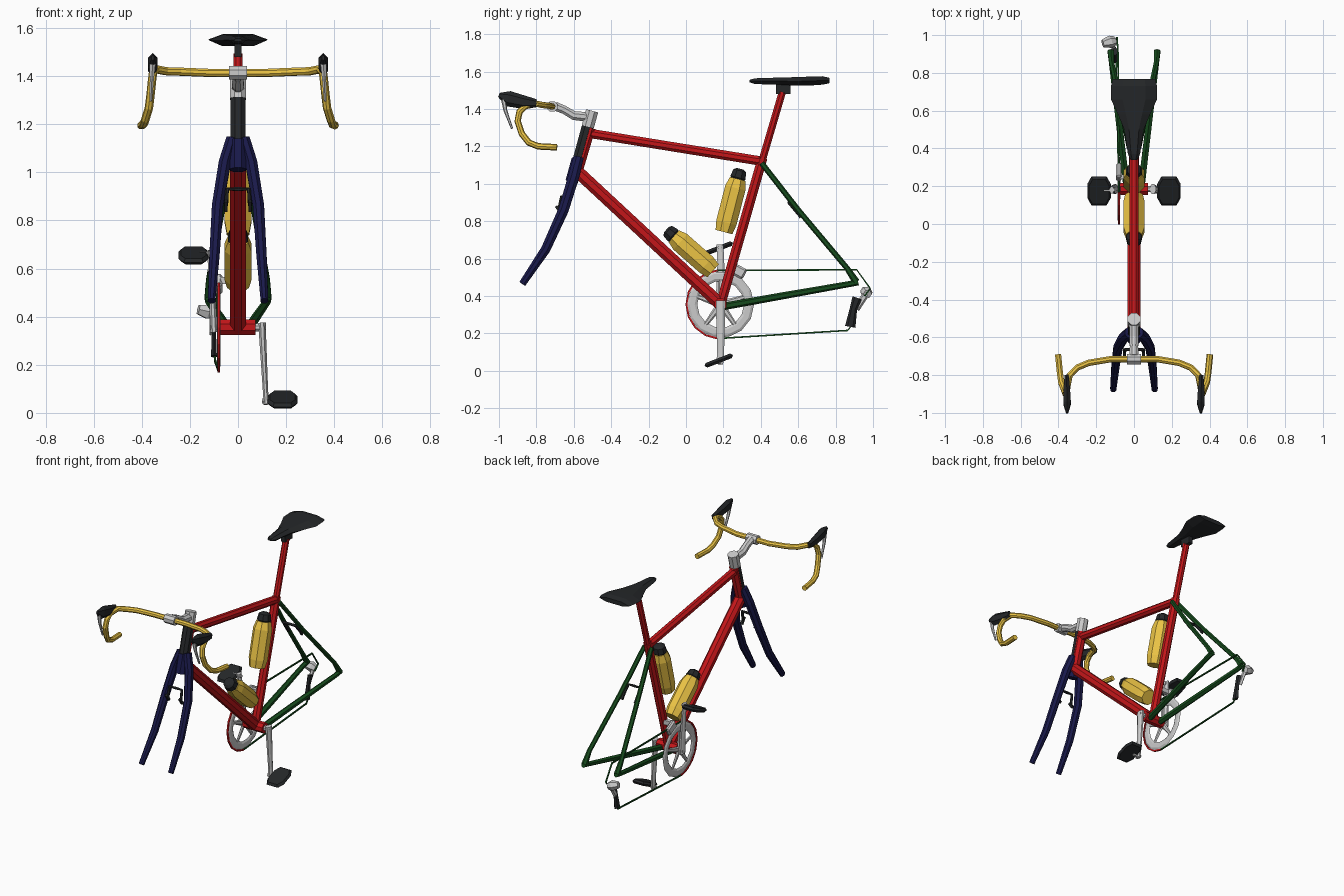
import bpy, bmesh, math
from mathutils import Vector, Matrix

COLORS = {"red": (0.55, 0.008, 0.01), "green": (0.008, 0.07, 0.012), "navy": (0.01, 0.01, 0.07),
          "black": (0.018, 0.02, 0.022), "yellow": (0.83, 0.55, 0.06)}
MATS = {}
for cname, c in COLORS.items():
    MATS[cname] = bpy.data.materials.new(cname)
    MATS[cname].diffuse_color = (*c, 1)


def finish(name, bm, color=None):
    bmesh.ops.recalc_face_normals(bm, faces=bm.faces)
    me = bpy.data.meshes.new(name)
    bm.to_mesh(me)
    bm.free()
    ob = bpy.data.objects.new(name, me)
    bpy.context.collection.objects.link(ob)
    if color:
        me.materials.append(MATS[color])
    return ob


def loft(name, rings, color=None, closed=False):
    """Skin a list of equal-length point rings, capped unless closed."""
    bm = bmesh.new()
    vr = [[bm.verts.new(p) for p in r] for r in rings]
    n = len(vr[0])
    for a, b in zip(vr, vr[1:] + ([vr[0]] if closed else [])):
        for i in range(n):
            bm.faces.new((a[i], a[(i + 1) % n], b[(i + 1) % n], b[i]))
    if not closed:
        bm.faces.new(vr[0])
        bm.faces.new(vr[-1])
    return finish(name, bm, color)


def tube(name, path, radii, color=None, n=8, flat=1.0, up=(1, 0, 0), closed=False):
    """Sweep an n-gon along a path; flat scales the section along the up direction."""
    P = [Vector(p) for p in path]
    R = radii if isinstance(radii, (list, tuple)) else [radii] * len(P)
    m, u, rings = len(P), Vector(up), []
    for i, p in enumerate(P):
        if closed:
            a, b = P[i - 1], P[(i + 1) % m]
        else:
            a, b = P[max(i - 1, 0)], P[min(i + 1, m - 1)]
        t = (b - a).normalized()
        u = (u - t * u.dot(t)).normalized()
        v = t.cross(u)
        rings.append([p + R[i] * (u * flat * math.cos(k) + v * math.sin(k))
                      for k in (2 * math.pi * (j + 0.5) / n for j in range(n))])
    return loft(name, rings, color, closed)


def box(name, loc, size, color=None, rot=0.0, bevel=0.0):
    bm = bmesh.new()
    bmesh.ops.create_cube(bm, size=1, matrix=Matrix.Translation(loc) @ Matrix.Rotation(rot, 4, 'X')
                          @ Matrix.Diagonal((*size, 1)))
    if bevel:
        bmesh.ops.bevel(bm, geom=bm.edges[:], offset=bevel, segments=1, affect='EDGES')
    return finish(name, bm, color)


# Frame
BY, BZ = 0.185, 0.355
tube("top_tube", [(0, -0.53, 1.272), (0, 0.41, 1.12)], 0.027, "red")
tube("down_tube", [(0, -0.585, 1.07), (0, BY, BZ)], 0.036, "red")
tube("seat_tube", [(0, BY, BZ), (0, 0.41, 1.14)], 0.028, "red")
tube("seat_post", [(0, 0.40, 1.10), (0, 0.515, 1.49)], 0.021, "red")
tube("bottom_bracket", [(-0.073, BY, BZ), (0.073, BY, BZ)], 0.035, "red", up=(0, 0, 1))
tube("head_tube", [(0, -0.59, 1.04), (0, -0.513, 1.30)], 0.032, "red")
tube("headset", [(0, -0.605, 1.02), (0, -0.523, 1.32)], 0.033, "black")

# Saddle
stations = [(0.34, 0.018, 1.556, 1.543), (0.37, 0.032, 1.564, 1.533), (0.5, 0.052, 1.568, 1.53),
            (0.58, 0.085, 1.57, 1.525), (0.66, 0.122, 1.573, 1.525), (0.73, 0.122, 1.575, 1.53),
            (0.768, 0.112, 1.566, 1.538)]
loft("saddle", [[(-w, y, (a + b) / 2), (-w * 0.5, y, a), (w * 0.5, y, a), (w, y, (a + b) / 2),
                 (w * 0.55, y, b), (-w * 0.55, y, b)] for y, w, a, b in stations], "black")
box("saddle_clamp", (0, 0.52, 1.505), (0.03, 0.08, 0.05), "black")

# Stem and handlebar
tube("stem_clamp", [(0, -0.525, 1.305), (0, -0.502, 1.39)], 0.036)
tube("stem", [(0, -0.51, 1.355), (0, -0.60, 1.365), (0, -0.65, 1.395), (0, -0.70, 1.415)],
     [0.028, 0.026, 0.024, 0.026])
tube("bar_clamp", [(-0.038, -0.715, 1.413), (0.038, -0.715, 1.413)], 0.03, up=(0, 0, 1))
half = [(0.12, -0.715, 1.413), (0.24, -0.735, 1.418), (0.30, -0.76, 1.42), (0.34, -0.80, 1.428),
        (0.353, -0.86, 1.415), (0.357, -0.89, 1.385), (0.362, -0.90, 1.335), (0.37, -0.878, 1.268),
        (0.385, -0.84, 1.22), (0.392, -0.79, 1.2), (0.402, -0.69, 1.195)]
tube("handlebar", [(-x, y, z) for x, y, z in half[::-1]] + half, 0.0175, "yellow", up=(0, 0, 1))

# Parts that come in left and right pairs
for s, side in ((-1, "left"), (1, "right")):
    tube("brake_hood_" + side, [(s * 0.357, -0.80, 1.43), (s * 0.356, -0.87, 1.437),
                                (s * 0.354, -0.95, 1.455), (s * 0.354, -1.0, 1.475)],
         [0.022, 0.036, 0.042, 0.012], "black", n=6, flat=0.55)
    tube("brake_lever_" + side, [(s * 0.355, -0.975, 1.45), (s * 0.358, -0.965, 1.39),
                                 (s * 0.362, -0.93, 1.295)], [0.014, 0.01, 0.006], n=6)
    tube("fork_blade_" + side, [(s * 0.025, -0.575, 1.14), (s * 0.055, -0.60, 1.04),
                                (s * 0.085, -0.655, 0.86), (s * 0.098, -0.75, 0.65),
                                (s * 0.11, -0.875, 0.465)],
         [0.03, 0.032, 0.03, 0.027, 0.02], "navy", flat=0.85)
    tube("chain_stay_" + side, [(s * 0.04, BY + 0.02, 0.345), (s * 0.075, 0.5, 0.398),
                                (s * 0.122, 0.88, 0.465), (s * 0.122, 0.92, 0.475)],
         [0.02, 0.019, 0.016, 0.018], "green", n=6)
    tube("seat_stay_" + side, [(s * 0.025, 0.405, 1.11), (s * 0.065, 0.60, 0.86),
                               (s * 0.12, 0.86, 0.55), (s * 0.122, 0.91, 0.475)],
         [0.015, 0.015, 0.015, 0.02], "green", n=6)
    # Brake caliper arms, front and rear
    for nm, y, z, dy, dz in (("front", -0.665, 0.93, -0.015, -0.07), ("rear", 0.55, 0.90, 0.05, -0.06)):
        tube(f"{nm}_brake_arm_{side}", [(0, y, z), (s * 0.045, y, z), (s * 0.05, y + dy, z + dz)],
             0.009, "black", n=6, up=(0, 1, 0.2))
        box(f"{nm}_brake_pad_{side}", (s * 0.05, y + dy, z + dz), (0.014, 0.016, 0.05), "black", 0.6)
    # Crank, pedal axle and pedal
    d = -s
    ex, ez = s * 0.118, BZ + d * 0.305
    tube("crank_" + side, [(s * 0.1, BY, BZ - d * 0.02), (s * 0.103, BY, BZ + d * 0.05),
                           (s * 0.114, BY, BZ + d * 0.26), (ex, BY - 0.005, ez + d * 0.015)],
         [0.028, 0.026, 0.02, 0.02], n=8, flat=0.6)
    tube("pedal_axle_" + side, [(s * 0.1, BY - 0.005, ez), (s * 0.16, BY - 0.005, ez)], 0.012,
         n=6, up=(0, 0, 1))
    pz, py = ez - d * 0.005, BY - 0.01
    c, q = math.cos(0.37), math.sin(0.37)
    rings = []
    for h, k in ((-0.013, 0.85), (0, 1), (0.013, 0.85)):
        outline = [(-0.062, -0.04), (-0.04, -0.082), (0.04, -0.082), (0.062, -0.04),
                   (0.062, 0.04), (0.04, 0.082), (-0.04, 0.082), (-0.062, 0.04)]
        rings.append([(s * 0.185 + x * k, py + y * k * c - h * q, pz + y * k * q + h * c)
                      for x, y in outline])
    loft("pedal_" + side, rings, "black")

tube("fork_crown", [(0, -0.612, 1.01), (0, -0.575, 1.13)], [0.036, 0.04], "navy")
tube("crank_axle", [(-0.115, BY, BZ), (0.115, BY, BZ)], 0.018, up=(0, 0, 1))

# Chainring with spider
CX = -0.08
circle = [(CX, BY + 0.152 * math.cos(a), BZ + 0.152 * math.sin(a))
          for a in (2 * math.pi * i / 14 for i in range(14))]
tube("chainring", circle, 0.027, n=6, flat=0.3, closed=True)
for i in range(5):
    a = 2 * math.pi * i / 5 + 0.3
    tube(f"chainring_spoke_{i + 1}", [(CX, BY, BZ), (CX, BY + 0.14 * math.cos(a), BZ + 0.14 * math.sin(a))],
         [0.02, 0.011], n=6, flat=0.5)

# Chain: wraps the ring, runs back and around the rear mech
arc = [(CX, BY + 0.183 * math.cos(a), BZ + 0.183 * math.sin(a))
       for a in (math.radians(95 + 170 * i / 8) for i in range(9))]
tube("chain_on_ring", arc, 0.007, "red", n=4)
tube("chain_top_run", [arc[0], (CX - 0.005, 0.913, 0.54), (CX - 0.01, 0.985, 0.44), (CX - 0.015, 0.955, 0.40)],
     0.006, "green", n=4)
tube("chain_lower_run", [arc[-1], (CX - 0.015, 0.865, 0.216), (CX - 0.015, 0.89, 0.25)], 0.006, "green", n=4)

# Derailleurs
tube("rear_mech_body", [(-0.165, 0.955, 0.43), (-0.125, 0.965, 0.42), (-0.10, 0.97, 0.41)],
     [0.022, 0.033, 0.024], n=6, up=(0, 0, 1))
tube("rear_mech_arm", [(-0.11, 0.975, 0.43), (-0.11, 0.91, 0.33)], 0.018, n=6, flat=0.6)
tube("rear_mech_cage", [(-0.1, 0.915, 0.39), (-0.1, 0.895, 0.33), (-0.1, 0.878, 0.235)],
     [0.026, 0.02, 0.028], "black", n=6, flat=0.5)
box("front_mech", (-0.08, 0.275, 0.535), (0.03, 0.09, 0.06), None, -0.5, 0.01)
box("front_mech_bracket", (-0.045, 0.25, 0.55), (0.06, 0.025, 0.03))

# Bottles
for nm, a, b in (("seat_tube_bottle", (0.203, 0.742), (0.29, 1.08)),
                 ("down_tube_bottle", (0.145, 0.535), (-0.105, 0.755))):
    A, B = Vector((0, *a)), Vector((0, *b))
    at = [A.lerp(B, t) for t in (0, 0.15, 0.7, 0.84, 0.86, 0.97, 1.0)]
    tube(nm, at[:4], [0.05, 0.06, 0.06, 0.046], "yellow")
    tube(nm + "_cap", [at[3], at[4], at[5], at[6]], [0.04, 0.045, 0.038, 0.02], "black")
